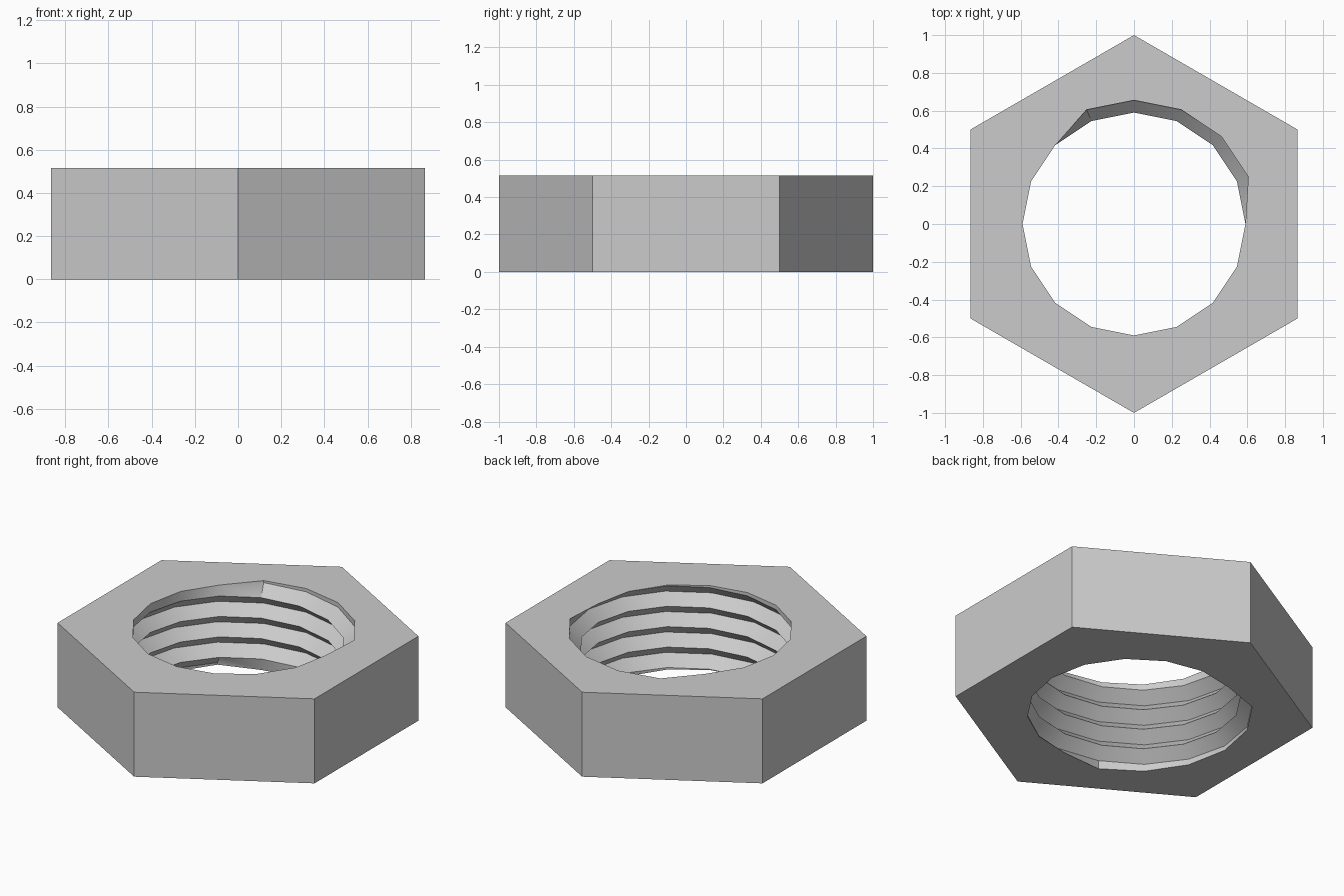
import bpy
import bmesh
from math import sin, cos, pi

cube = bpy.data.objects.get("Cube")
if cube:
    bpy.data.objects.remove(cube, do_unlink=True)

HEIGHT = 0.515
SEGS = 16                     # steps in one turn of the thread
R_MINOR, R_MAJOR = 0.59, 0.655
# Steps along the helix, counted clockwise from the back
CREST_START, CREST_END = 5.4, 71.6
ROOT_START, ROOT_END = 15, 78
FIRST, TURNS = 4, 5
DROP = HEIGHT / (CREST_END - CREST_START)   # descent per step

steel = bpy.data.materials.new("plain grey steel")
steel.use_nodes = True
grey = (0.6, 0.6, 0.6, 1)
steel.diffuse_color = grey
steel.node_tree.nodes["Principled BSDF"].inputs["Base Color"].default_value = grey

bm = bmesh.new()


def crest_height(t):
    return min(HEIGHT, max(0, HEIGHT - (t - CREST_START) * DROP))


def top_rim(t):
    opened = ROOT_START <= t < FIRST + SEGS
    return (R_MAJOR if opened else R_MINOR), HEIGHT


def bottom_rim(t):
    opened = CREST_END + 1 < t <= ROOT_END
    return (R_MAJOR if opened else R_MINOR), 0


def crest(t):
    return (R_MINOR, crest_height(t)) if t < CREST_END + 1 else bottom_rim(t)


def root(t):
    """The groove starts and stops abruptly just inside the end faces."""
    if t < ROOT_START:
        return R_MINOR, HEIGHT
    if t > ROOT_END:
        return R_MINOR, 0
    return R_MAJOR, HEIGHT - (t - CREST_START - SEGS / 2) * DROP


def helix_row(profile, turn):
    row = []
    for step in range(SEGS + 1):
        t = FIRST + SEGS * turn + step
        r, z = profile(t)
        a = 2 * pi * t / SEGS
        row.append(bm.verts.new((r * sin(a), r * cos(a), z)))
    return row


# Threaded bore: a V groove winding down between the two rims
rows = [helix_row(top_rim, 0)]
for turn in range(TURNS):
    rows += [helix_row(root, turn), helix_row(crest, turn)]
rows.append(helix_row(bottom_rim, TURNS - 1))
for upper, lower in zip(rows, rows[1:]):
    for i in range(SEGS):
        bm.faces.new((upper[i], upper[i + 1], lower[i + 1], lower[i]))

# Hexagonal sides
hexes = [[bm.verts.new((sin(k * pi / 3), cos(k * pi / 3), h)) for k in range(6)]
         for h in (HEIGHT, 0)]
for k in range(6):
    n = (k + 1) % 6
    bm.faces.new((hexes[0][k], hexes[0][n], hexes[1][n], hexes[1][k]))

# Weld the turns together, then fill the two end faces around the bore
bmesh.ops.remove_doubles(bm, verts=bm.verts, dist=0.0002)
for h in (HEIGHT, 0):
    rim = [e for e in bm.edges if e.is_boundary
           and all(abs(v.co.z - h) < 0.0001 for v in e.verts)]
    bmesh.ops.triangle_fill(bm, edges=rim, use_beauty=True)
bmesh.ops.recalc_face_normals(bm, faces=bm.faces)

mesh = bpy.data.meshes.new("hex_nut")
bm.to_mesh(mesh)
bm.free()
mesh.materials.append(steel)
nut = bpy.data.objects.new("hex_nut", mesh)
bpy.context.collection.objects.link(nut)
bpy.context.view_layer.objects.active = nut
nut.select_set(True)
bpy.ops.object.shade_smooth_by_angle(angle=pi / 6)
